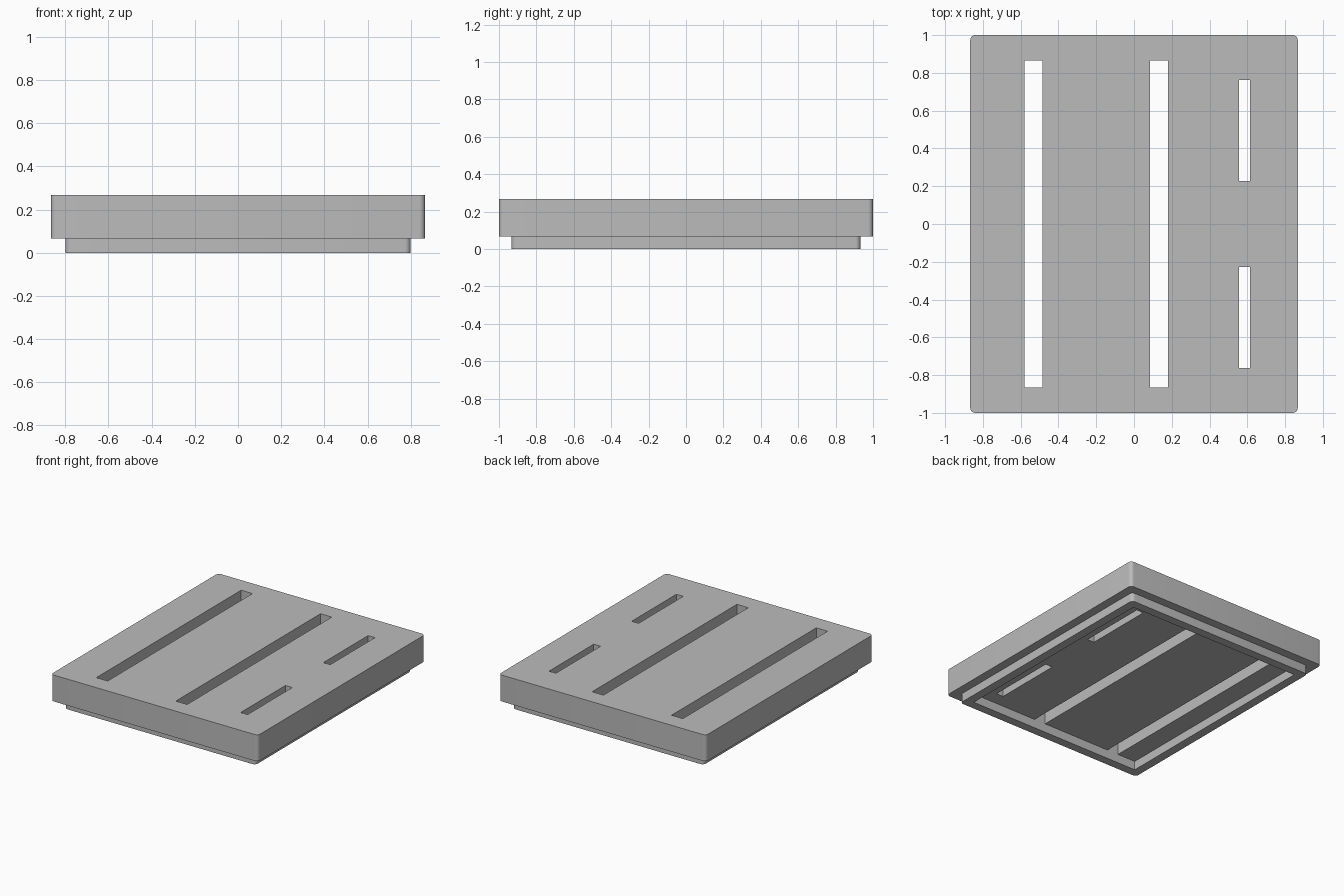
import bpy, bmesh

cube = bpy.data.objects.get("Cube")
if cube:
    bpy.data.objects.remove(cube, do_unlink=True)

# Single plain material
grey = bpy.data.materials.new("mid grey")
grey.use_nodes = True
colour = (0.5, 0.5, 0.5, 1)
grey.diffuse_color = colour
grey.node_tree.nodes["Principled BSDF"].inputs["Base Color"].default_value = colour


def box(name, x0, x1, y0, y1, z0, z1, radius=0):
    """Box from its limits, with optional rounded vertical corners."""
    bm = bmesh.new()
    bmesh.ops.create_cube(bm, size=1)
    for v in bm.verts:
        v.co.x = x1 if v.co.x > 0 else x0
        v.co.y = y1 if v.co.y > 0 else y0
        v.co.z = z1 if v.co.z > 0 else z0
    if radius:
        upright = [e for e in bm.edges
                   if abs(e.verts[0].co.z - e.verts[1].co.z) > 0.01]
        bmesh.ops.bevel(bm, geom=upright, offset=radius, segments=6,
                        profile=0.5, affect='EDGES')
    mesh = bpy.data.meshes.new(name)
    bm.to_mesh(mesh)
    bm.free()
    mesh.materials.append(grey)
    obj = bpy.data.objects.new(name, mesh)
    bpy.context.collection.objects.link(obj)
    return obj


def cut(target, cutter):
    """Subtract the cutter from the target, then discard the cutter."""
    cutter.hide_render = True
    mod = target.modifiers.new("cut", 'BOOLEAN')
    mod.operation = 'DIFFERENCE'
    mod.solver = 'EXACT'
    mod.object = cutter
    bpy.ops.object.select_all(action='DESELECT')
    bpy.context.view_layer.objects.active = target
    target.select_set(True)
    bpy.ops.object.modifier_apply(modifier=mod.name)
    bpy.data.objects.remove(cutter, do_unlink=True)


STEP, TOP = 0.067, 0.267
HALF_X, HALF_Y = 0.867, 1.0

# Cover plate with two long slots and two short slots
plate = box("cover_plate", -HALF_X, HALF_X, -HALF_Y, HALF_Y, STEP, TOP, 0.027)
slots = [(-0.58, -0.485, -0.866, 0.866),
         (0.085, 0.18, -0.866, 0.866),
         (0.556, 0.614, 0.227, 0.762),
         (0.556, 0.614, -0.762, -0.227)]
for x0, x1, y0, y1 in slots:
    cut(plate, box("slot_cutter", x0, x1, y0, y1, 0, TOP + 0.1))

# Locating rim underneath, open in the middle
rim = box("locating_rim", -HALF_X + STEP, HALF_X - STEP,
          -HALF_Y + STEP, HALF_Y - STEP, 0, STEP, 0.027)
cut(rim, box("recess_cutter", -HALF_X + 2 * STEP, HALF_X - 2 * STEP,
             -HALF_Y + 2 * STEP, HALF_Y - 2 * STEP, -0.1, TOP))

# Smooth the rounded corners, keep the other edges crisp
bpy.ops.object.select_all(action='DESELECT')
for obj in (plate, rim):
    obj.select_set(True)
bpy.context.view_layer.objects.active = plate
bpy.ops.object.shade_smooth_by_angle()
